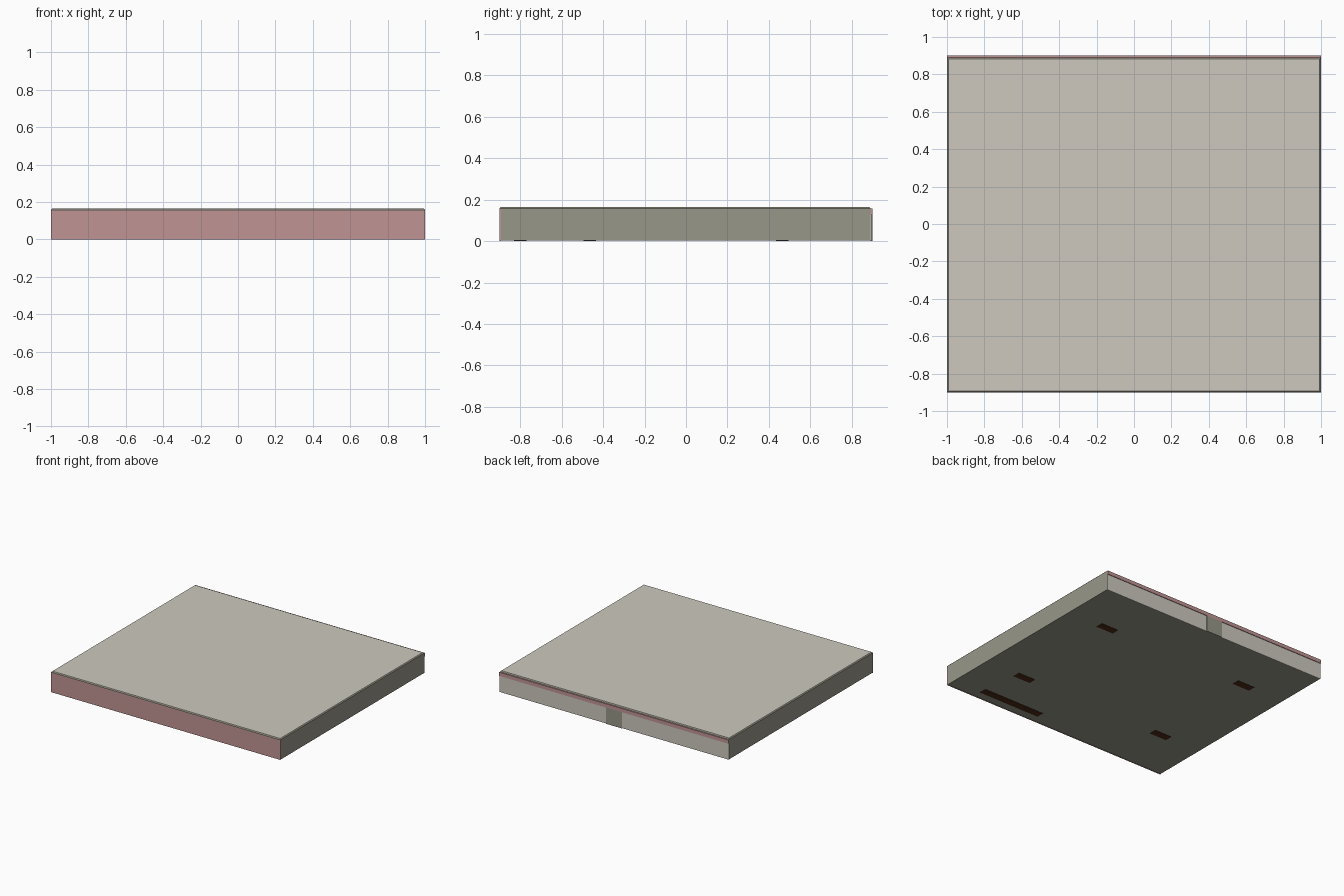
import bpy, bmesh

if "Cube" in bpy.data.objects:
    bpy.data.objects.remove(bpy.data.objects["Cube"])


def material(name, hex_code):
    def lin(c):
        c /= 255
        return c / 12.92 if c <= 0.04045 else ((c + 0.055) / 1.055) ** 2.4
    m = bpy.data.materials.new(name)
    m.diffuse_color = (*[lin(int(hex_code[i:i + 2], 16)) for i in (0, 2, 4)], 1)
    m.use_nodes = True
    m.node_tree.nodes["Principled BSDF"].inputs["Base Color"].default_value = m.diffuse_color
    return m


BEIGE = material("warm light grey", "cdc9be")
GREY = material("olive grey", "999789")
PINK = material("dusty pink", "c09594")
BROWN = material("dark brown", "4a2a18")


def box(name, x, y, z, mat):
    """Axis-aligned box from (min, max) ranges."""
    bm = bmesh.new()
    bmesh.ops.create_cube(bm, size=1)
    for v in bm.verts:
        v.co = [r[0] if c < 0 else r[1] for c, r in zip(v.co, (x, y, z))]
    me = bpy.data.meshes.new(name)
    bm.to_mesh(me)
    bm.free()
    me.materials.append(mat)
    ob = bpy.data.objects.new(name, me)
    bpy.context.collection.objects.link(ob)
    return ob


# main casing
box("casing", (-1, 1), (-0.893, 0.89), (0.002, 0.155), GREY)

# lid with a fine chamfer round its top edge
lid = box("lid", (-1, 1), (-0.9, 0.89), (0.155, 0.165), GREY)
lid.data.materials.append(BEIGE)
bm = bmesh.new()
bm.from_mesh(lid.data)
top = [e for e in bm.edges if all(v.co.z > 0.16 for v in e.verts)]
bmesh.ops.bevel(bm, geom=top, offset=0.007, segments=1, affect='EDGES')
bm.normal_update()
for f in bm.faces:
    f.material_index = 1 if f.normal.z > 0.9 else 0
bm.to_mesh(lid.data)
bm.free()

# front panel and the trim strip at the back
box("front_panel", (-1, 1), (-0.9, -0.893), (0, 0.156), PINK)
box("back_trim", (-1, 1), (0.889, 0.9), (0.128, 0.157), PINK)

# back panel with a central catch
box("back_panel", (-1, 1), (0.889, 0.895), (0, 0.128), BEIGE)
box("back_catch", (-0.07, 0.07), (0.889, 0.9), (0, 0.128), GREY)

# pads under the base
for sx in (-1, 1):
    for sy in (-1, 1):
        cx, cy = 0.64 * sx, 0.465 * sy
        box("foot_pad", (cx - 0.075, cx + 0.075), (cy - 0.03, cy + 0.03), (0, 0.005), BROWN)
box("base_label_plate", (0.21, 0.75), (-0.83, -0.77), (0, 0.005), BROWN)
